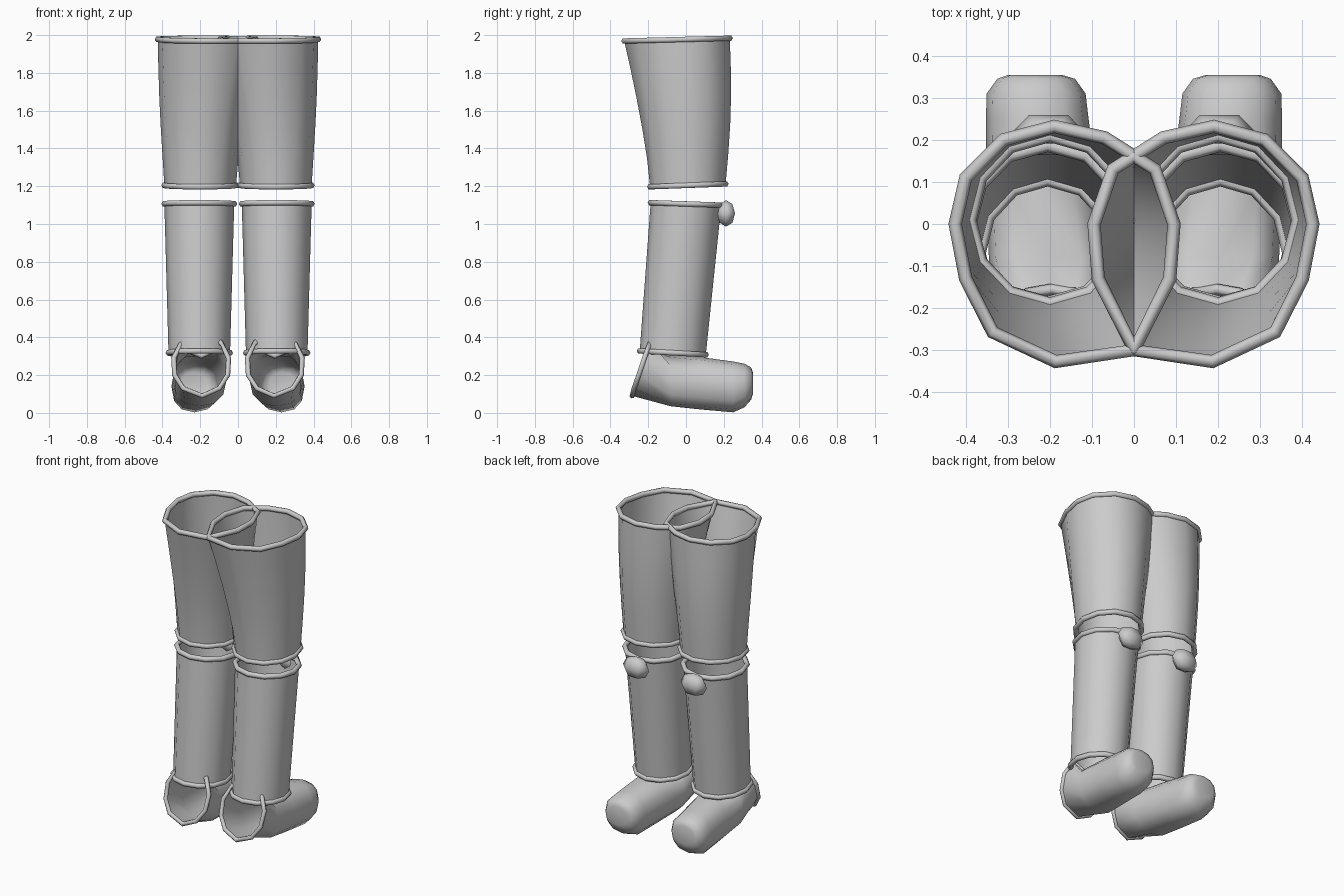
import bpy, bmesh, math
from mathutils import Vector

if "Cube" in bpy.data.objects:
    bpy.data.objects.remove(bpy.data.objects["Cube"])

N = 12  # sides of every plate


def ring(cx, cy, rx, ry, z_front, z_back):
    """Horizontal oval loop, slightly tilted from front to back."""
    pts = []
    for i in range(N):
        a = 2 * math.pi * i / N
        s = math.sin(a)
        pts.append(Vector((cx + rx * math.cos(a), cy + ry * s,
                           z_front + (z_back - z_front) * (s + 1) / 2)))
    return pts


def foot_section(y, x0, x1, z0, z1):
    """Upright rounded section of the foot, starting at the sole."""
    pts = []
    for i in range(N):
        a = 2 * math.pi * i / N
        s, c = math.sin(a), math.cos(a)
        s = math.copysign(abs(s) ** 0.85, s)
        c = math.copysign(abs(c) ** 0.85, c)
        pts.append(Vector(((x0 + x1) / 2 - (x1 - x0) / 2 * s, y,
                           (z0 + z1) / 2 - (z1 - z0) / 2 * c)))
    return pts


def finish(ob):
    for p in ob.data.polygons:
        p.use_smooth = True
    m = ob.modifiers.new("mirror", 'MIRROR')
    m.use_mirror_merge = False


def loft(name, loops, cap=False):
    bm = bmesh.new()
    rows = [[bm.verts.new(p) for p in lp] for lp in loops]
    for a, b in zip(rows, rows[1:]):
        for i in range(N):
            j = (i + 1) % N
            bm.faces.new((a[i], a[j], b[j], b[i]))
    if cap:
        bm.faces.new(rows[-1])
    bmesh.ops.recalc_face_normals(bm, faces=bm.faces)
    me = bpy.data.meshes.new(name)
    bm.to_mesh(me)
    bm.free()
    ob = bpy.data.objects.new(name, me)
    bpy.context.collection.objects.link(ob)
    finish(ob)


def rim(name, loop, r=0.016):
    """Rolled edge following a loop."""
    cu = bpy.data.curves.new(name, 'CURVE')
    cu.dimensions = '3D'
    cu.bevel_depth = r
    cu.bevel_resolution = 1
    sp = cu.splines.new('POLY')
    sp.points.add(len(loop) - 1)
    for p, co in zip(sp.points, loop):
        p.co = (*co, 1)
    sp.use_cyclic_u = True
    tmp = bpy.data.objects.new(name + "_curve", cu)
    bpy.context.collection.objects.link(tmp)
    dg = bpy.context.evaluated_depsgraph_get()
    me = bpy.data.meshes.new_from_object(tmp.evaluated_get(dg))
    bpy.data.objects.remove(tmp)
    ob = bpy.data.objects.new(name, me)
    bpy.context.collection.objects.link(ob)
    finish(ob)


# thigh plate: wide uneven top blending into an oval at the knee
top_xy = [(.425, 0), (.40, .11), (.31, .20), (.19, .232), (.07, .205), (-.05, .13),
          (-.095, 0), (-.085, -.13), (0, -.30), (.186, -.327), (.336, -.257), (.40, -.13)]
thigh_top = [Vector((x, y, 1.969 + (y + .327) * .026)) for x, y in top_xy]
thigh_low = ring(.2, .01, .19, .2, 1.197, 1.212)
loops = []
for k in range(6):
    t = k / 5
    row = []
    for i, (a, b) in enumerate(zip(thigh_low, thigh_top)):
        p = a.lerp(b, t ** 1.3)
        p.z = a.z + (b.z - a.z) * t
        ang = 2 * math.pi * i / N
        bulge = .018 * math.sin(math.pi * t)
        p.y += bulge * max(0, math.sin(ang))
        p.x += .5 * bulge * max(0, math.cos(ang))
        row.append(p)
    loops.append(row)
loft("thigh_plate", loops)
rim("thigh_top_rim", thigh_top)
rim("thigh_bottom_rim", thigh_low)

# shin plate
shin_top = ring(.205, 0, .185, .187, 1.113, 1.10)
shin_low = ring(.205, -.07, .163, .175, .328, .308)
loft("shin_plate", [[a.lerp(b, k / 3) for a, b in zip(shin_low, shin_top)] for k in range(4)])
rim("shin_top_rim", shin_top)
rim("shin_bottom_rim", shin_low)

# knee knob
bm = bmesh.new()
bmesh.ops.create_uvsphere(bm, u_segments=6, v_segments=4, radius=1)
for v in bm.verts:
    x, y, z = v.co
    v.co = (.203 - y * .092, .212 + x * .055, 1.056 + z * .07)
me = bpy.data.meshes.new("knee_knob")
bm.to_mesh(me)
bm.free()
knob = bpy.data.objects.new("knee_knob", me)
bpy.context.collection.objects.link(knob)
finish(knob)

# foot: tilted open heel, rounded closed toe
half = [(.10, -.275, .13), (.055, -.25, .2), (.05, -.22, .29), (.09, -.19, .375), (.14, -.165, .325)]
heel = [Vector((.19, -.285, .09))] + [Vector(p) for p in half] + [Vector((.195, -.155, .30))]
heel += [Vector((.39 - x, y, z)) for x, y, z in reversed(half)]
loft("foot", [heel,
              foot_section(-.08, .062, .345, .035, .31),
              foot_section(.08, .085, .35, .018, .295),
              foot_section(.25, .108, .352, .003, .272),
              foot_section(.31, .115, .35, .03, .26),
              foot_section(.345, .14, .325, .07, .24),
              foot_section(.354, .17, .30, .10, .215)], cap=True)
rim("heel_rim", heel, .014)
